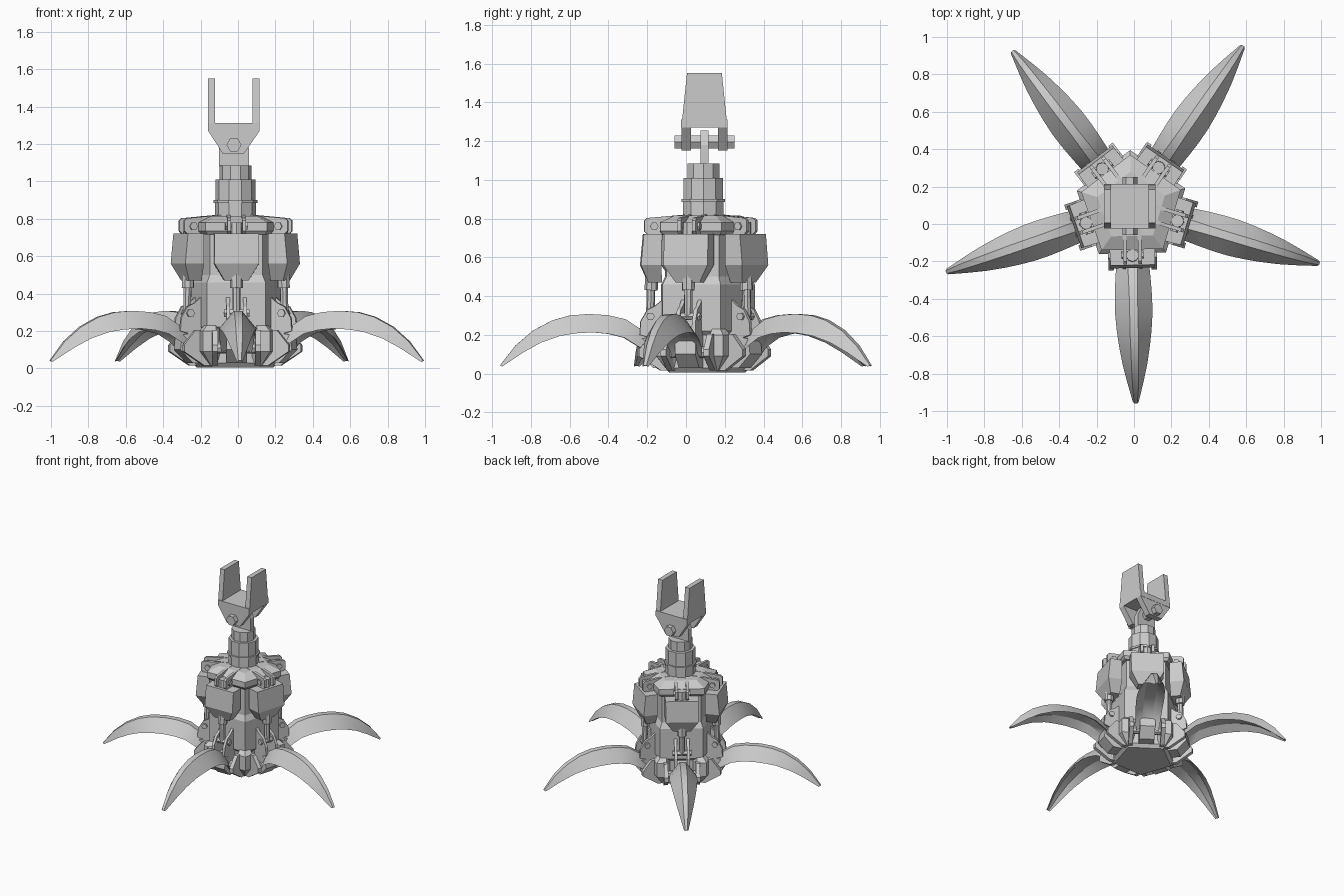
import bpy, bmesh
from math import radians, sin, cos, pi
from mathutils import Matrix, Vector

CENTRE = Matrix.Translation((-0.014, 0.09, 0))
START = -88.7


def spin(deg):
    return CENTRE @ Matrix.Rotation(radians(deg), 4, 'Z')


def loft(name, rings, m):
    """Skin a list of equal-sized rings and cap both ends."""
    bm = bmesh.new()
    vs = [[bm.verts.new(m @ Vector(p)) for p in ring] for ring in rings]
    n = len(vs[0])
    for a, b in zip(vs, vs[1:]):
        for i in range(n):
            j = (i + 1) % n
            bm.faces.new((a[i], a[j], b[j], b[i]))
    bm.faces.new(vs[0][::-1])
    bm.faces.new(vs[-1])
    bmesh.ops.recalc_face_normals(bm, faces=bm.faces)
    me = bpy.data.meshes.new(name)
    bm.to_mesh(me)
    bm.free()
    ob = bpy.data.objects.new(name, me)
    bpy.context.collection.objects.link(ob)
    return ob


def plate(name, profile, t0, t1, m):
    """Profile in the (x, z) plane, thickened along y."""
    return loft(name, [[(x, t, z) for x, z in profile] for t in (t0, t1)], m)


def turned(name, steps, n, m, phase=0.0):
    """Stack of n-sided rings given as (radius, z)."""
    return loft(name, [[(r * cos(phase + 2 * pi * i / n), r * sin(phase + 2 * pi * i / n), z)
                        for i in range(n)] for r, z in steps], m)


def rod(name, a, b, r, n, m):
    a, b = Vector(a), Vector(b)
    q = (b - a).to_track_quat('Z', 'Y').to_matrix().to_4x4()
    return turned(name, [(r, 0), (r, (b - a).length)], n, m @ Matrix.Translation(a) @ q)


# Pentagonal body and top deck
body = spin(START)
P = pi / 5
turned("body", [(0.215, 0.005), (0.24, 0.03), (0.24, 0.2), (0.265, 0.22), (0.265, 0.46),
                (0.24, 0.5), (0.24, 0.73)], 5, body, P)
turned("top_deck", [(0.26, 0.715), (0.28, 0.735), (0.28, 0.78), (0.19, 0.815)], 5, body, P)

# Stepped neck
turned("neck", [(0.11, 0.8), (0.11, 0.885), (0.118, 0.885), (0.118, 0.9), (0.107, 0.9),
                (0.107, 1.01), (0.086, 1.01), (0.086, 1.085)], 10, CENTRE)

# Swivel tongue, pin and yoke
Y = Matrix.Translation((-0.022, 0.095, 0))
plate("swivel_tongue", [(-0.08, 1.08), (0.08, 1.08), (0.08, 1.18), (0.045, 1.255),
                        (-0.045, 1.255), (-0.08, 1.18)], -0.02, 0.02, Y)
rod("yoke_pin", (0, -0.155, 1.195), (0, 0.155, 1.195), 0.04, 6, Y)
lug = [(-0.138, 1.27), (-0.06, 1.15), (0.055, 1.15), (0.138, 1.27)]
for s in (-1, 1):
    plate("yoke_lug", lug, s * 0.07, s * 0.118, Y)
    loft("yoke_arm", [[(x, -0.117, 1.29), (x, 0.117, 1.29), (x, 0.09, 1.55), (x, -0.09, 1.55)]
                      for x in (s * 0.138, s * 0.1)], Y)
plate("yoke_base", [(-0.138, 1.27), (0.138, 1.27), (0.138, 1.312), (-0.138, 1.312)],
      -0.12, 0.12, Y)

# Claw stations: top r, top z, edge r, edge z, half width, half ridge
CLAW = [(0.26, 0.17, 0.29, 0.08, 0.08, 0.03),
        (0.31, 0.22, 0.33, 0.135, 0.09, 0.026),
        (0.40, 0.28, 0.41, 0.185, 0.096, 0.024),
        (0.49, 0.301, 0.49, 0.205, 0.1, 0.022),
        (0.59, 0.308, 0.57, 0.213, 0.1, 0.022),
        (0.69, 0.30, 0.66, 0.208, 0.093, 0.022),
        (0.78, 0.275, 0.74, 0.195, 0.083, 0.02),
        (0.88, 0.222, 0.84, 0.16, 0.066, 0.018),
        (0.97, 0.145, 0.93, 0.11, 0.045, 0.015),
        (1.05, 0.043, 1.04, 0.036, 0.016, 0.008)]

for k in range(5):
    m = spin(START + 72 * k)

    # Curved claw with flat ridge and hollow underside
    rings = []
    for rt, zt, re, ze, w, g in CLAW:
        ru, zu = re + (rt - re) * 0.4, ze + (zt - ze) * 0.4
        rings.append([(re, -w, ze), (rt, -g, zt), (rt, g, zt), (re, w, ze),
                      (ru, w * 0.4, zu), (ru, -w * 0.4, zu)])
    claw = loft("claw", rings, m)
    bpy.ops.object.select_all(action='DESELECT')
    claw.select_set(True)
    bpy.context.view_layer.objects.active = claw
    bpy.ops.object.shade_smooth_by_angle(angle=radians(30))

    # Hinge knuckle at the foot of the claw
    plate("claw_knuckle", [(0.18, 0.03), (0.26, 0.03), (0.33, 0.1), (0.32, 0.18), (0.2, 0.2)],
          -0.055, 0.055, m)
    rod("hinge_pin", (0.245, -0.12, 0.11), (0.245, 0.12, 0.11), 0.03, 8, m)

    # Paired plates: upper cylinder lugs, lower claw lugs
    for s in (-1, 1):
        plate("upper_lug", [(0.1, 0.72), (0.29, 0.72), (0.305, 0.735), (0.305, 0.79),
                            (0.29, 0.803), (0.1, 0.82)], s * 0.03, s * 0.05, m)
        plate("claw_lug", [(0.19, 0.16), (0.33, 0.2), (0.325, 0.27), (0.29, 0.33),
                           (0.25, 0.35), (0.19, 0.4)], s * 0.035, s * 0.055, m)
    rod("upper_pin", (0.255, -0.06, 0.76), (0.255, 0.06, 0.76), 0.022, 6, m)
    rod("lower_pin", (0.275, -0.068, 0.295), (0.275, 0.068, 0.295), 0.022, 6, m)

    # Hydraulic cylinder and fork
    rod("cylinder_barrel", (0.257, 0, 0.78), (0.27, 0, 0.43), 0.034, 8, m)
    rod("cylinder_rod", (0.27, 0, 0.45), (0.275, 0, 0.28), 0.022, 8, m)

    # Tapered shield over the cylinder
    loft("cylinder_shield", [[(r0, -w, z), (r1, -w * 0.97, z), (r1, w * 0.97, z), (r0, w, z)]
                             for z, r0, r1, w in [(0.72, 0.22, 0.31, 0.122),
                                                  (0.56, 0.22, 0.325, 0.122),
                                                  (0.47, 0.215, 0.285, 0.066)]], m)

    # Flared corner block between neighbouring claws
    c = spin(START + 72 * k + 36)
    rings = []
    for z, R, slot in [(0.015, 0.23, 0.1), (0.09, 0.305, 0.11), (0.2, 0.305, 0.11),
                       (0.23, 0.265, 0.11)]:
        a = R * cos(P)
        # slot-side point expressed in the corner frame
        x, y = a * cos(P) + slot * sin(P), a * sin(P) - slot * cos(P)
        rings.append([(0.12, -0.03, z), (x, -y, z), (R, 0, z), (x, y, z), (0.12, 0.03, z)])
    loft("corner_block", rings, c)

    # Cheek plates either side of the claw foot
    for s in (-1, 1):
        plate("hinge_cheek", [(0.17, 0.015), (0.22, 0.015), (0.335, 0.09), (0.335, 0.125),
                              (0.27, 0.205), (0.17, 0.205)], s * 0.1, s * 0.13, m)
